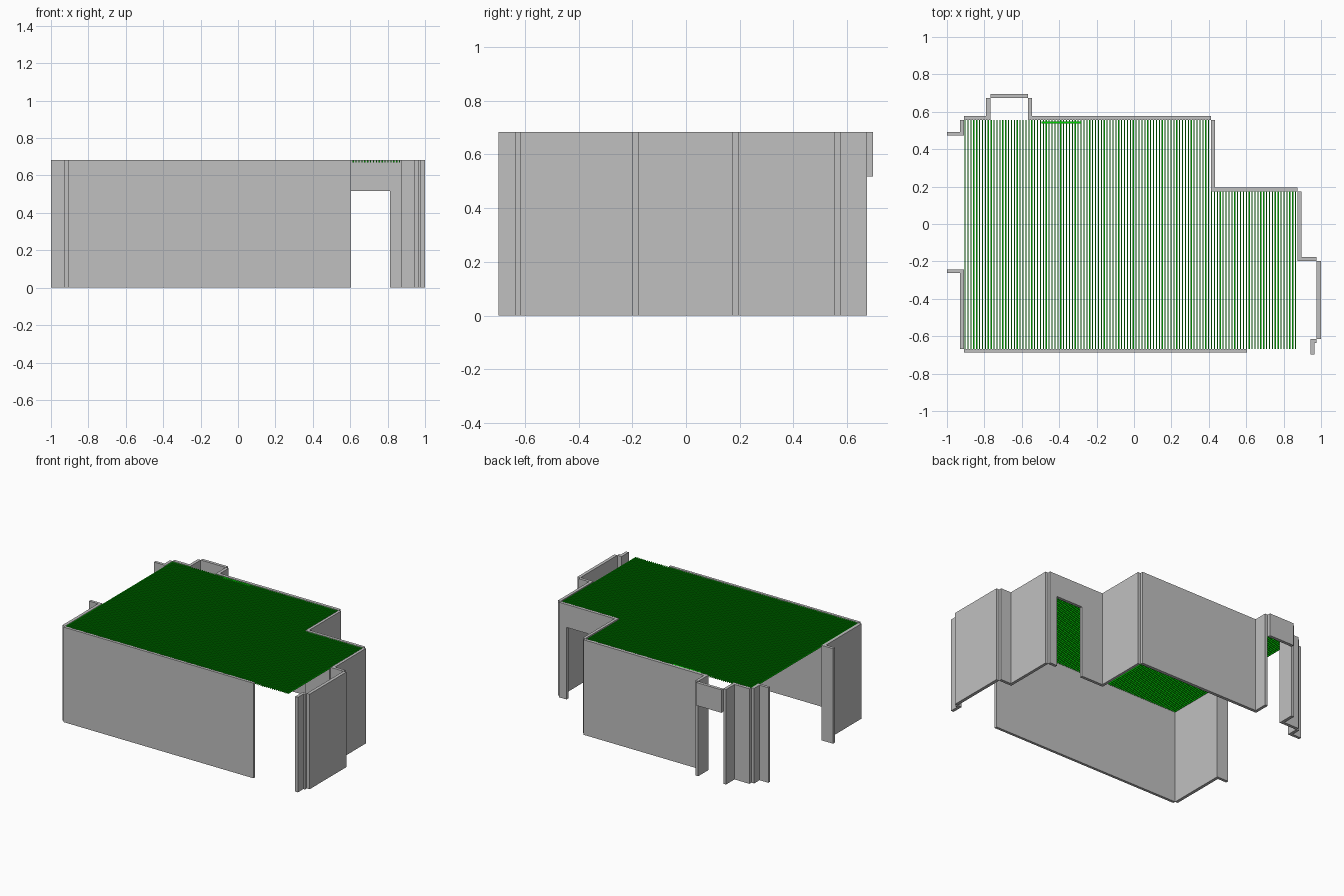
import bpy

cube = bpy.data.objects.get("Cube")
if cube:
    bpy.data.objects.remove(cube, do_unlink=True)


def material(name, rgb):
    m = bpy.data.materials.new(name)
    m.use_nodes = True
    m.diffuse_color = (*rgb, 1)
    m.node_tree.nodes["Principled BSDF"].inputs["Base Color"].default_value = (*rgb, 1)
    return m


GREY = material("wall grey", (0.527, 0.527, 0.527))
GREEN = material("slat green", (0.0, 0.65, 0.0))
TOP, HEAD = 0.683, 0.518      # wall height, door head height


def box(name, x0, x1, y0, y1, z0=0.0, z1=TOP, mat=GREY):
    """Axis-aligned box given by its limits."""
    verts = [(x, y, z) for z in (z0, z1) for x, y in ((x0, y0), (x1, y0), (x1, y1), (x0, y1))]
    faces = [(3, 2, 1, 0), (4, 5, 6, 7)]
    faces += [(i, (i + 1) % 4, (i + 1) % 4 + 4, i + 4) for i in range(4)]
    mesh = bpy.data.meshes.new(name)
    mesh.from_pydata(verts, [], faces)
    mesh.materials.append(mat)
    ob = bpy.data.objects.new(name, mesh)
    bpy.context.collection.objects.link(ob)
    return ob


# Front wall and the right-hand side with its wide opening
box("front_wall", -0.908, 0.604, -0.686, -0.667)
box("right_front_wall", -0.93, -0.908, -0.667, -0.262)
box("right_front_stub", -1.0, -0.908, -0.262, -0.242)
box("right_back_stub", -1.0, -0.93, 0.473, 0.493)
box("right_back_wall", -0.93, -0.908, 0.473, 0.555)
box("back_short_wall", -0.908, -0.79, 0.555, 0.577)

# Porch bay on the back, open below its lintel
box("bay_right_side", -0.79, -0.768, 0.555, 0.673)
box("bay_left_side", -0.568, -0.546, 0.555, 0.673)
box("bay_lintel", -0.768, -0.568, 0.673, 0.695, HEAD)

# Back wall and the stepped corner
box("back_wall", -0.546, 0.412, 0.555, 0.577)
box("step_side_wall", 0.412, 0.432, 0.174, 0.555)

# Step wall with a doorway
box("step_wall_inner", 0.432, 0.604, 0.174, 0.195)
box("step_wall_outer", 0.814, 0.874, 0.174, 0.195)
box("step_door_lintel", 0.604, 0.814, 0.174, 0.195, HEAD)

# Left side wall and the alcove by the front opening
box("left_wall", 0.874, 0.895, -0.197, 0.174)
box("alcove_back", 0.874, 0.977, -0.197, -0.176)
box("alcove_side", 0.977, 1.0, -0.615, -0.197)
box("alcove_return", 0.943, 0.977, -0.636, -0.615)
box("alcove_front_stub", 0.943, 0.965, -0.697, -0.636)

# Roof of narrow upright slats on one pitch, longer over the main room
PITCH, THICK, START = 0.0155, 0.006, -0.906
MAIN_COUNT, SIDE_COUNT = 85, 30
for name, first, count, y1 in (("main_roof_slats", 0, MAIN_COUNT, 0.555),
                               ("side_roof_slats", MAIN_COUNT, SIDE_COUNT, 0.174)):
    x = START + first * PITCH
    slat = box(name, x, x + THICK, -0.667, y1, 0.669, 0.681, GREEN)
    arr = slat.modifiers.new("repeat", "ARRAY")
    arr.use_relative_offset = False
    arr.use_constant_offset = True
    arr.constant_offset_displace = (PITCH, 0, 0)
    arr.count = count

# Short green bar across the slats beside the back wall
box("roof_cross_bar", -0.495, -0.285, 0.537, 0.549, 0.670, 0.680, GREEN)
